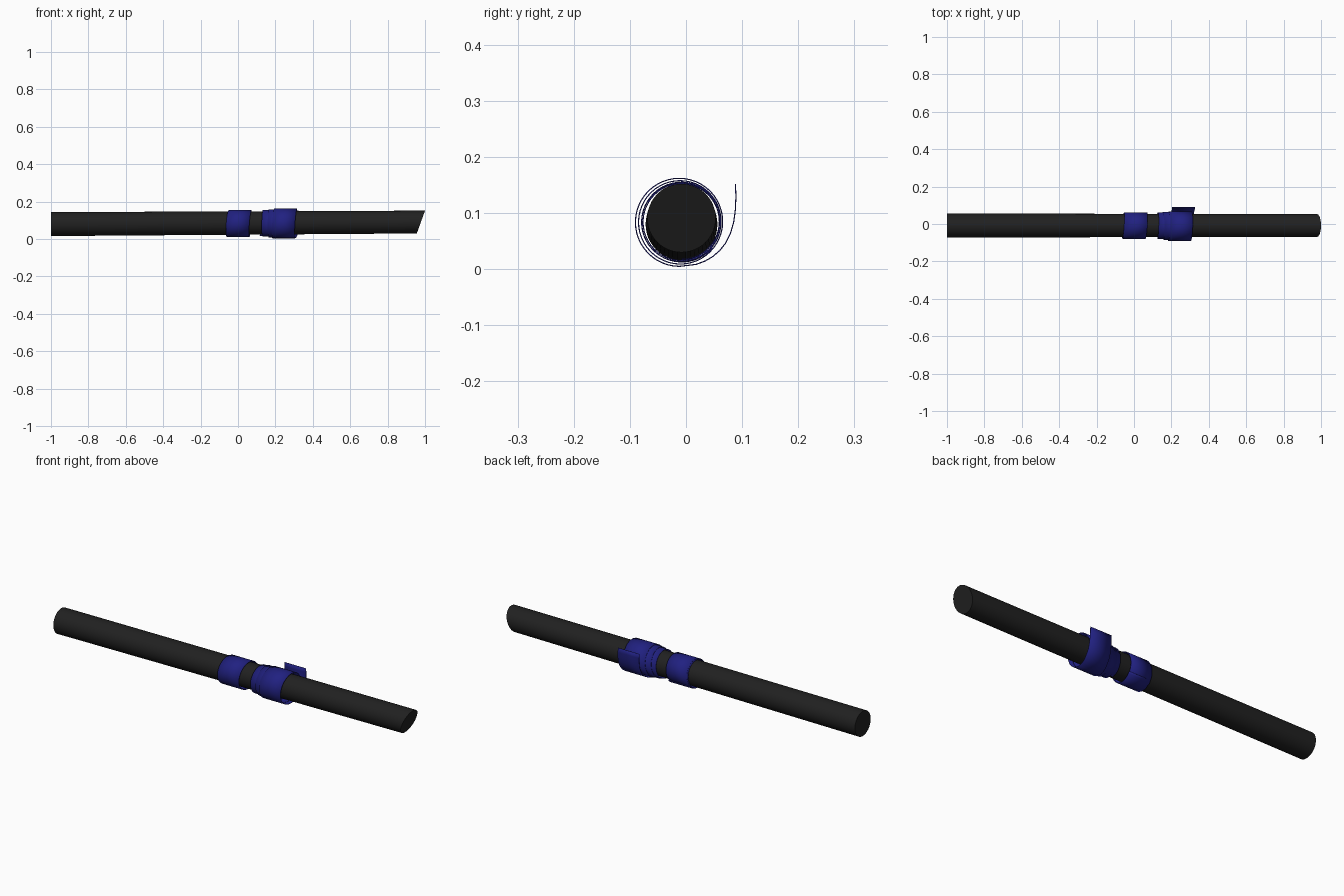
import bpy, bmesh, math
from math import cos, sin, pi, radians

if "Cube" in bpy.data.objects:
    bpy.data.objects.remove(bpy.data.objects["Cube"])

YC = -0.008  # pipe axis in y


def axis_z(x):
    return 0.0855 + 0.0055 * x


def material(name, color):
    m = bpy.data.materials.new(name)
    m.diffuse_color = (*color, 1)
    m.use_nodes = True
    m.node_tree.nodes["Principled BSDF"].inputs["Base Color"].default_value = m.diffuse_color
    return m


def make_object(name, bm, mat):
    bmesh.ops.recalc_face_normals(bm, faces=bm.faces)
    me = bpy.data.meshes.new(name)
    bm.to_mesh(me)
    bm.free()
    ob = bpy.data.objects.new(name, me)
    bpy.context.collection.objects.link(ob)
    me.materials.append(mat)
    bpy.ops.object.select_all(action='DESELECT')
    ob.select_set(True)
    bpy.context.view_layer.objects.active = ob
    bpy.ops.object.shade_smooth_by_angle(angle=radians(35))
    return ob


dark = material("dark_rubber", (0.015, 0.015, 0.015))
blue = material("blue_tape", (0.015, 0.015, 0.22))

# Pipe: slightly tilted and tapered rod, right end cut at a slant
bm = bmesh.new()
N = 48
rings = []
for x, r in ((-1, 0.064), (1, 0.061)):
    ring = []
    for i in range(N):
        a = 2 * pi * i / N
        cut = 0.022 * (1 - sin(a)) if x > 0 else 0
        ring.append(bm.verts.new((x - cut, YC + r * cos(a), axis_z(x) + r * sin(a))))
    rings.append(ring)
for i in range(N):
    j = (i + 1) % N
    bm.faces.new((rings[0][i], rings[0][j], rings[1][j], rings[1][i]))
bm.faces.new(rings[0])
bm.faces.new(rings[1])
make_object("pipe", bm, dark)


def tape(name, points, width):
    """Thin strip swept along (x, y, z) centre points, skewed across the pipe."""
    bm = bmesh.new()
    prev = None
    for x, y, z in points:
        x += 0.08 * (y - YC) + 0.09 * (z - 0.085)
        row = [bm.verts.new((x + s * width / 2, y, z)) for s in (-1, 0, 1)]
        if prev:
            for k in (0, 1):
                bm.faces.new((prev[k], prev[k + 1], row[k + 1], row[k]))
        prev = row
    ob = make_object(name, bm, blue)
    mod = ob.modifiers.new("thickness", 'SOLIDIFY')
    mod.thickness = 0.002
    mod.offset = 0


def wind(x0, x1, r0, r1, a0, a1, shift=0.0):
    """Spiral of points around the pipe; shift sags the outer turns sideways."""
    n = max(2, round(abs(a1 - a0) / 7.5))
    pts = []
    for i in range(n + 1):
        t = i / n
        s = t * t * (3 - 2 * t)
        a = radians(a0 + (a1 - a0) * t)
        r = r0 + (r1 - r0) * t
        x = x0 + (x1 - x0) * s
        pts.append((x, YC + shift * t + r * cos(a), 0.0845 + r * sin(a)))
    return pts


# Left wrap: two turns
tape("left_tape_wrap", wind(0.0, 0.008, 0.067, 0.072, -60, 680), 0.119)

# Right wrap: overlapping turns moving right, ending in a loose flap
turns = wind(0.182, 0.252, 0.067, 0.0795, -90, 990, -0.004)
flap = [(0.254, 0.018, 0.0085), (0.256, 0.034, 0.0145), (0.258, 0.047, 0.022),
        (0.259, 0.060, 0.033), (0.259, 0.071, 0.047), (0.259, 0.079, 0.063),
        (0.258, 0.085, 0.084), (0.256, 0.088, 0.106), (0.253, 0.089, 0.130),
        (0.250, 0.088, 0.152)]
tape("right_tape_wrap", turns + flap, 0.122)
